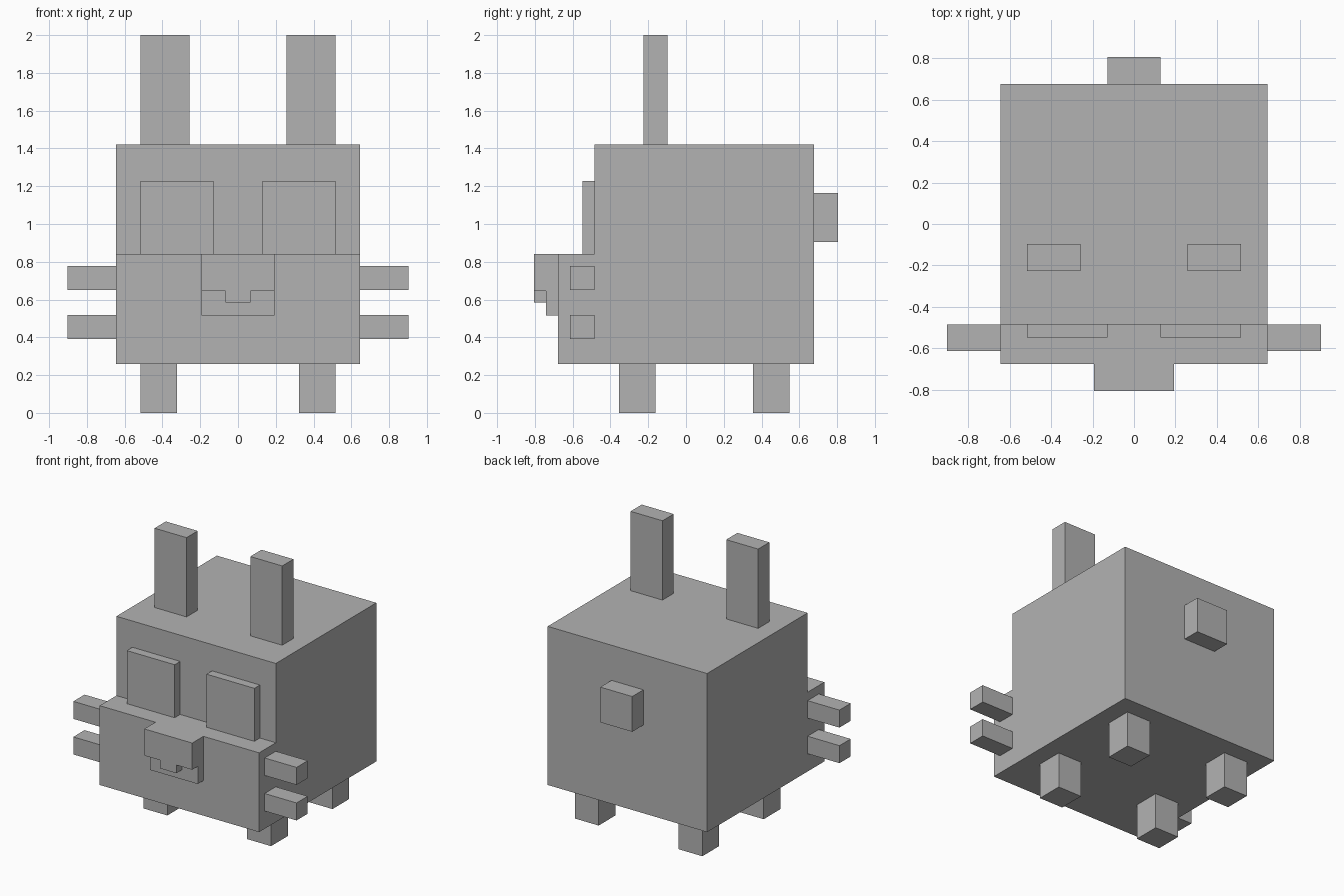
import bpy
import bmesh

if "Cube" in bpy.data.objects:
    bpy.data.objects.remove(bpy.data.objects["Cube"], do_unlink=True)

grey = bpy.data.materials.new("plain_grey")
grey.use_nodes = True
colour = (0.45, 0.45, 0.45, 1)
grey.diffuse_color = colour
grey.node_tree.nodes["Principled BSDF"].inputs["Base Color"].default_value = colour


def extrude_profile(name, points, half_width):
    """Extrude a (y, z) side outline across x, centred on x = 0."""
    bm = bmesh.new()
    face = bm.faces.new([bm.verts.new((-half_width, y, z)) for y, z in points])
    result = bmesh.ops.extrude_face_region(bm, geom=[face])
    verts = [g for g in result["geom"] if isinstance(g, bmesh.types.BMVert)]
    bmesh.ops.translate(bm, verts=verts, vec=(2 * half_width, 0, 0))
    bmesh.ops.recalc_face_normals(bm, faces=bm.faces)
    mesh = bpy.data.meshes.new(name)
    bm.to_mesh(mesh)
    bm.free()
    mesh.materials.append(grey)
    obj = bpy.data.objects.new(name, mesh)
    bpy.context.collection.objects.link(obj)
    return obj


def box(name, x, y, z):
    """Box spanning the given (low, high) ranges."""
    outline = [(y[0], z[0]), (y[1], z[0]), (y[1], z[1]), (y[0], z[1])]
    obj = extrude_profile(name, outline, (x[1] - x[0]) / 2)
    obj.location.x = (x[0] + x[1]) / 2
    return obj


def pair(name, x, y, z):
    """Matching boxes on the left (+x) and right (-x)."""
    box("left_" + name, x, y, z)
    box("right_" + name, (-x[1], -x[0]), y, z)


# Body with stepped-out muzzle
bottom, muzzle_top, top = 0.26, 0.84, 1.42
front, face, back = -0.677, -0.484, 0.677
side = 0.645
extrude_profile("body", [(front, bottom), (back, bottom), (back, top),
                         (face, top), (face, muzzle_top), (front, muzzle_top)], side)

# Nose, the tab below it and the mouth
box("nose", (-0.194, 0.194), (-0.806, front), (0.645, muzzle_top))
box("nose_tab", (-0.065, 0.065), (-0.806, -0.742), (0.585, 0.645))
box("mouth", (-0.194, 0.194), (-0.742, front), (0.516, 0.645))

# Tail
box("tail", (-0.129, 0.129), (back, 0.806), (0.905, 1.163))

# Paired parts
pair("ear", (0.258, 0.516), (-0.226, -0.097), (top, 2.0))
pair("eye", (0.129, 0.516), (-0.548, face), (muzzle_top, 1.228))
pair("upper_whisker", (side, 0.903), (-0.613, face), (0.65, 0.778))
pair("lower_whisker", (side, 0.903), (-0.613, face), (0.39, 0.518))
pair("front_leg", (0.323, 0.516), (-0.355, -0.161), (0, bottom))
pair("back_leg", (0.323, 0.516), (0.355, 0.548), (0, bottom))
